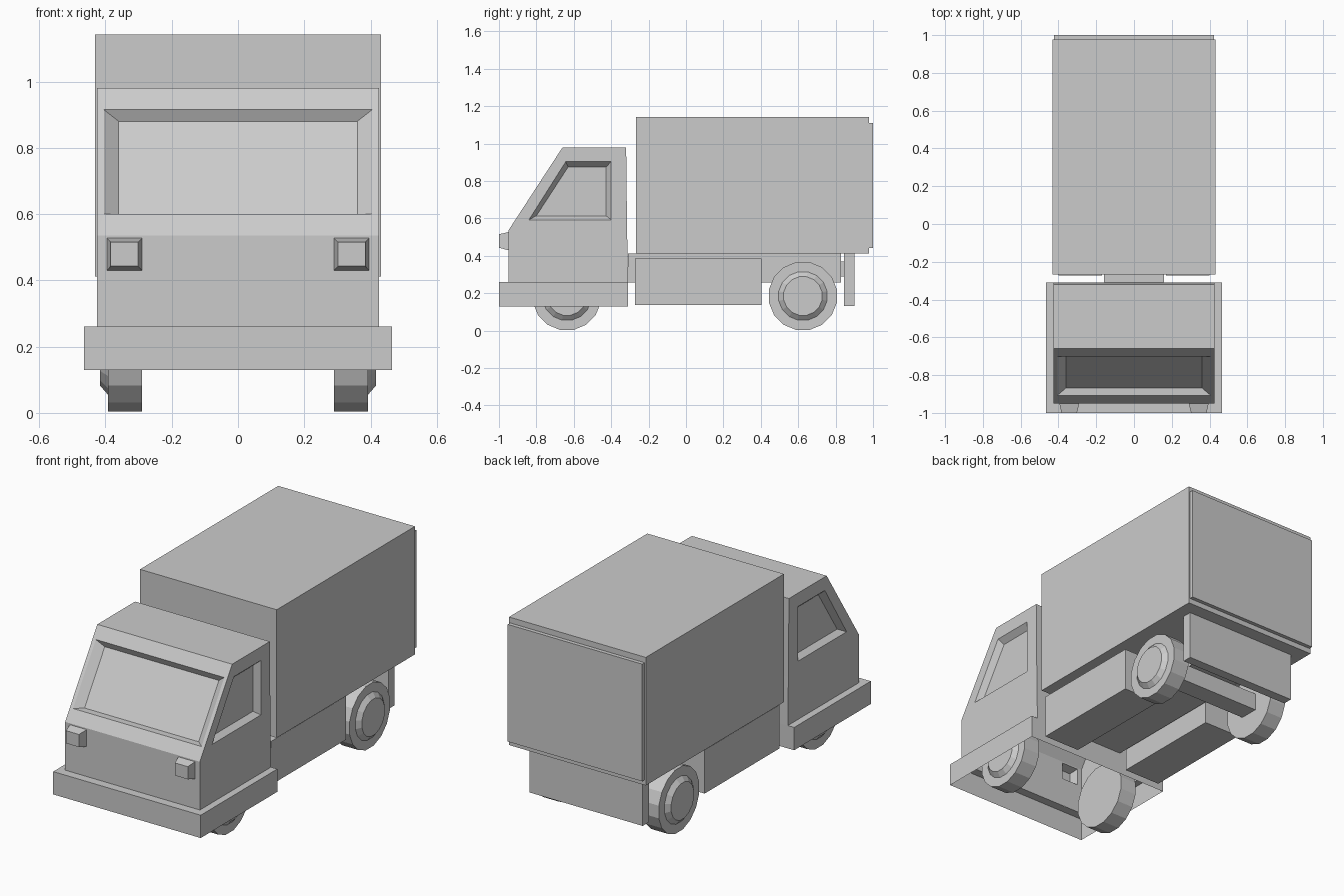
import bpy, bmesh
from math import sin, cos, pi

if "Cube" in bpy.data.objects:
    bpy.data.objects.remove(bpy.data.objects["Cube"])


def finish(bm, name):
    bmesh.ops.remove_doubles(bm, verts=bm.verts, dist=0.0005)
    bmesh.ops.recalc_face_normals(bm, faces=bm.faces)
    mesh = bpy.data.meshes.new(name)
    bm.to_mesh(mesh)
    bm.free()
    obj = bpy.data.objects.new(name, mesh)
    bpy.context.collection.objects.link(obj)
    return obj


def box(name, x, y, z):
    """Box from (min, max) ranges."""
    bm = bmesh.new()
    bmesh.ops.create_cube(bm, size=1)
    for v in bm.verts:
        for i, r in enumerate((x, y, z)):
            v.co[i] = r[0] if v.co[i] < 0 else r[1]
    return finish(bm, name)


def face(bm, pts):
    bm.faces.new([bm.verts.new(p) for p in pts])


def ring(bm, a, b):
    for i in range(len(a)):
        j = (i + 1) % len(a)
        face(bm, (a[i], a[j], b[j], b[i]))


def panel(bm, outer, rim, inner):
    """Wall panel with a bevelled recess or a raised boss."""
    ring(bm, outer, rim)
    ring(bm, rim, inner)
    face(bm, inner)


def rect(x0, x1, lo, hi):
    """Quad across x between two (y, z) points."""
    return [(x0, *lo), (x1, *lo), (x1, *hi), (x0, *hi)]


def wheel(name, side, y):
    r, n = 0.185, 16
    bm = bmesh.new()
    loops = []
    for x, rad in ((0.29, r), (0.393, r), (0.393, 0.132), (0.416, 0.105)):
        loops.append([bm.verts.new((side * x,
                                    y + rad * sin((k + 0.5) * 2 * pi / n),
                                    r + rad * cos((k + 0.5) * 2 * pi / n)))
                      for k in range(n)])
    for a, b in zip(loops, loops[1:]):
        for k in range(n):
            m = (k + 1) % n
            bm.faces.new((a[k], a[m], b[m], b[k]))
    bm.faces.new(loops[0])
    bm.faces.new(loops[-1])
    return finish(bm, name)


# Cab: one thin shell, open underneath
W = 0.425
nose_low, nose, brow = (-0.95, 0.26), (-0.95, 0.535), (-0.66, 0.98)
roof_back, back_mid, back_low = (-0.32, 0.98), (-0.315, 0.535), (-0.31, 0.26)
bm = bmesh.new()

# Sloped front with recessed windscreen
panel(bm, rect(-W, W, nose, brow),
      rect(-0.405, 0.405, (-0.907, 0.60), (-0.702, 0.915)),
      rect(-0.36, 0.36, (-0.868, 0.60), (-0.686, 0.88)))

# Roof and back wall
for a, b in ((brow, roof_back), (roof_back, back_mid), (back_mid, back_low)):
    face(bm, rect(-W, W, a, b))

for s in (1, -1):
    # Side walls with recessed windows
    def side(x, pts):
        return [(s * x, y, z) for y, z in pts]
    panel(bm, side(W, (nose, brow, roof_back, back_mid)),
          side(W, ((-0.84, 0.592), (-0.643, 0.903), (-0.40, 0.903), (-0.40, 0.592))),
          side(W - 0.032, ((-0.80, 0.614), (-0.63, 0.875), (-0.427, 0.875), (-0.427, 0.614))))
    face(bm, side(W, (nose_low, nose, back_mid, back_low)))
    # Front wall half with raised headlight
    panel(bm, rect(0, s * W, nose_low, nose),
          rect(s * 0.29, s * 0.395, (-0.95, 0.43), (-0.95, 0.527)),
          rect(s * 0.302, s * 0.384, (-1.0, 0.443), (-1.0, 0.515)))

# Bumper skirt around the cab
S = 0.465
def skirt(w, y, z):
    return [(-w, -0.31, z), (-w, y, z), (w, y, z), (w, -0.31, z)]
top = skirt(S, -1.0, 0.26)
ring(bm, top, skirt(S, -1.0, 0.13))
inner = skirt(W, -0.95, 0.26)
for i in range(3):
    face(bm, (inner[i], inner[i + 1], top[i + 1], top[i]))
finish(bm, "cab")

# Cargo body and rear door
box("cargo_box", (-0.431, 0.431), (-0.267, 0.978), (0.412, 1.142))
box("rear_door", (-0.424, 0.424), (0.978, 1.0), (0.442, 1.11))

# Chassis, side tanks, rear axle and rear guard
box("chassis", (-0.16, 0.16), (-0.311, 0.83), (0.257, 0.412))
for s, label in ((1, "right"), (-1, "left")):
    box("side_tank_" + label, sorted((s * 0.17, s * 0.40)), (-0.272, 0.403), (0.138, 0.386))
box("rear_axle", (-0.29, 0.29), (0.57, 0.68), (0.14, 0.24))
box("guard_bracket", (-0.12, 0.12), (0.83, 0.845), (0.29, 0.37))
box("rear_guard", (-0.357, 0.357), (0.845, 0.90), (0.132, 0.412))

# Wheels
for s, label in ((1, "right"), (-1, "left")):
    wheel("front_wheel_" + label, s, -0.637)
    wheel("rear_wheel_" + label, s, 0.625)
